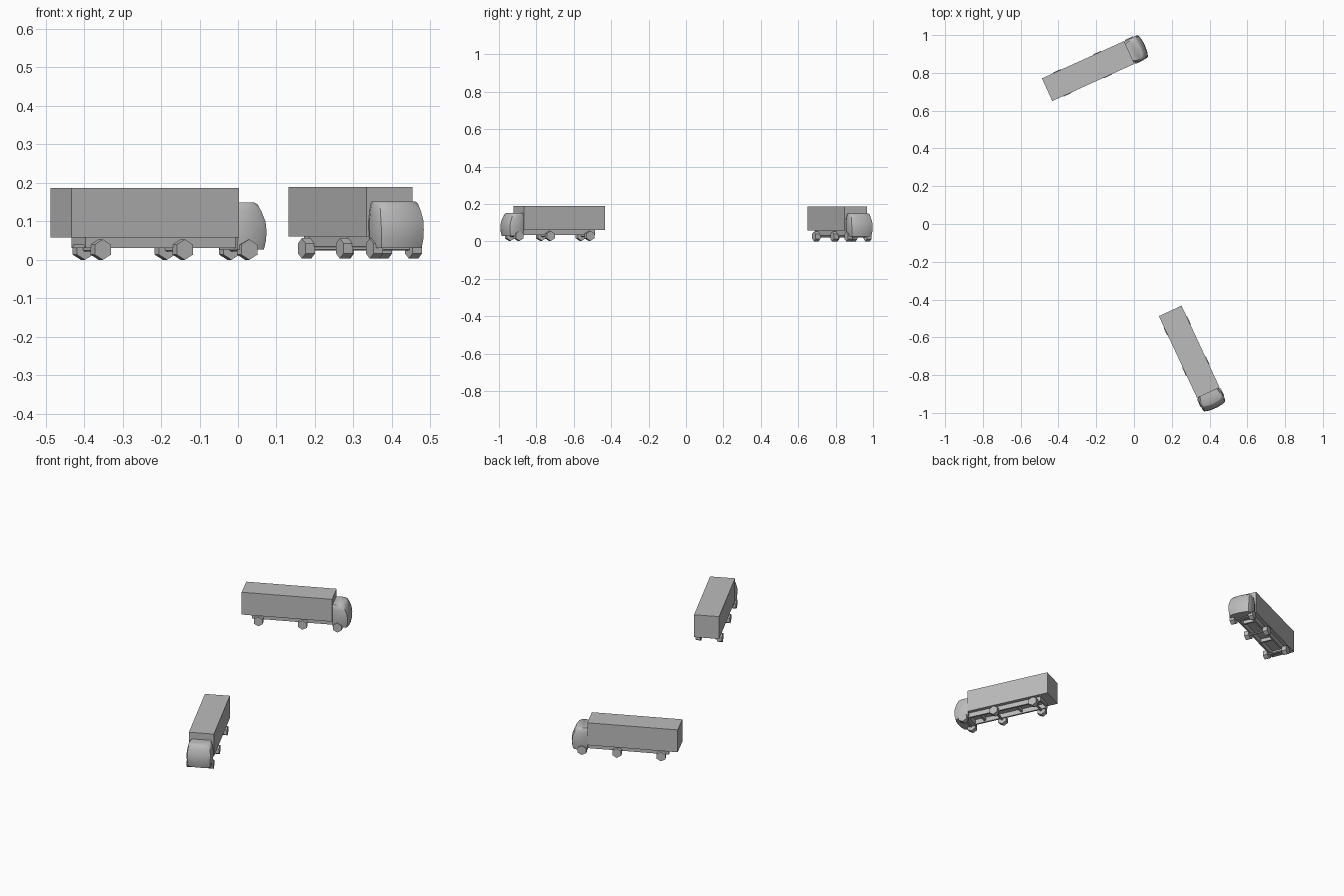
import bpy, bmesh, math
from mathutils import Matrix, Vector

cube = bpy.data.objects.get("Cube")
if cube:
    bpy.data.objects.remove(cube, do_unlink=True)

grey = bpy.data.materials.new("plain_grey")
grey.use_nodes = True
colour = (0.5, 0.5, 0.5, 1)
grey.diffuse_color = colour
grey.node_tree.nodes["Principled BSDF"].inputs["Base Color"].default_value = colour


def finish(bm, name, place, smooth=False):
    bmesh.ops.recalc_face_normals(bm, faces=bm.faces)
    mesh = bpy.data.meshes.new(name)
    bm.to_mesh(mesh)
    bm.free()
    mesh.materials.append(grey)
    obj = bpy.data.objects.new(name, mesh)
    bpy.context.collection.objects.link(obj)
    obj.matrix_world = place
    if smooth:
        bpy.ops.object.select_all(action="DESELECT")
        obj.select_set(True)
        bpy.context.view_layer.objects.active = obj
        bpy.ops.object.shade_smooth_by_angle(angle=math.radians(40))


def box(name, place, low, high):
    low, high = Vector(low), Vector(high)
    bm = bmesh.new()
    bmesh.ops.create_cube(bm, size=1)
    bmesh.ops.scale(bm, vec=high - low, verts=bm.verts)
    bmesh.ops.translate(bm, vec=(low + high) / 2, verts=bm.verts)
    finish(bm, name, place)


def cylinder(name, place, centre, radius, width, sides):
    bm = bmesh.new()
    bmesh.ops.create_cone(bm, cap_ends=True, segments=sides,
                          radius1=radius, radius2=radius, depth=width)
    turn = Matrix.Translation(centre) @ Matrix.Rotation(math.pi / 2, 4, "X")
    bmesh.ops.transform(bm, matrix=turn, verts=bm.verts)
    # a corner of each low-poly wheel points down
    finish(bm, name, place)


def cab(place):
    # horizontal slices: height, front reach, half width
    slices = [(0.027, 0.562, 0.062), (0.05, 0.567, 0.065), (0.075, 0.568, 0.066),
              (0.1, 0.565, 0.066), (0.125, 0.555, 0.063), (0.143, 0.546, 0.059),
              (0.149, 0.538, 0.054)]
    bm = bmesh.new()
    rings = []
    for z, front, w in slices:
        half = [(0.478, 0.9 * w), (0.497, w), (front - 0.022, w),
                (front - 0.009, 0.92 * w), (front - 0.003, 0.6 * w), (front, 0.2 * w)]
        outline = half + [(x, -y) for x, y in reversed(half)]
        rings.append([bm.verts.new((x, y, z)) for x, y in outline])
    for a, b in zip(rings, rings[1:]):
        for i in range(len(a)):
            j = (i + 1) % len(a)
            bm.faces.new((a[i], a[j], b[j], b[i]))
    bm.faces.new(rings[0])
    bm.faces.new(rings[-1])
    finish(bm, "cab", place, smooth=True)


def truck(x, y, z, heading):
    place = Matrix.Translation((x, y, z)) @ Matrix.Rotation(math.radians(heading), 4, "Z")
    box("cargo_box", place, (0, -0.066, 0.058), (0.478, 0.066, 0.186))
    cab(place)
    # chassis rails and cross members
    for side in (-1, 1):
        box("chassis_rail", place, (0.05, side * 0.04 - 0.005, 0.031),
            (0.48, side * 0.04 + 0.005, 0.058))
    for s in (0.055, 0.2, 0.42):
        box("cross_member", place, (s - 0.005, -0.037, 0.038), (s + 0.005, 0.037, 0.058))
    # axles with a wheel at each end
    for s in (0.088, 0.322, 0.506):
        cylinder("axle", place, (s, 0, 0.027), 0.006, 0.1, 6)
        for side in (-1, 1):
            cylinder("wheel", place, (s, side * 0.056, 0.0265), 0.0265, 0.027, 6)


truck(-0.46, 0.711, 0, 24.4)
truck(0.1915, -0.46, 0.003, -65)
